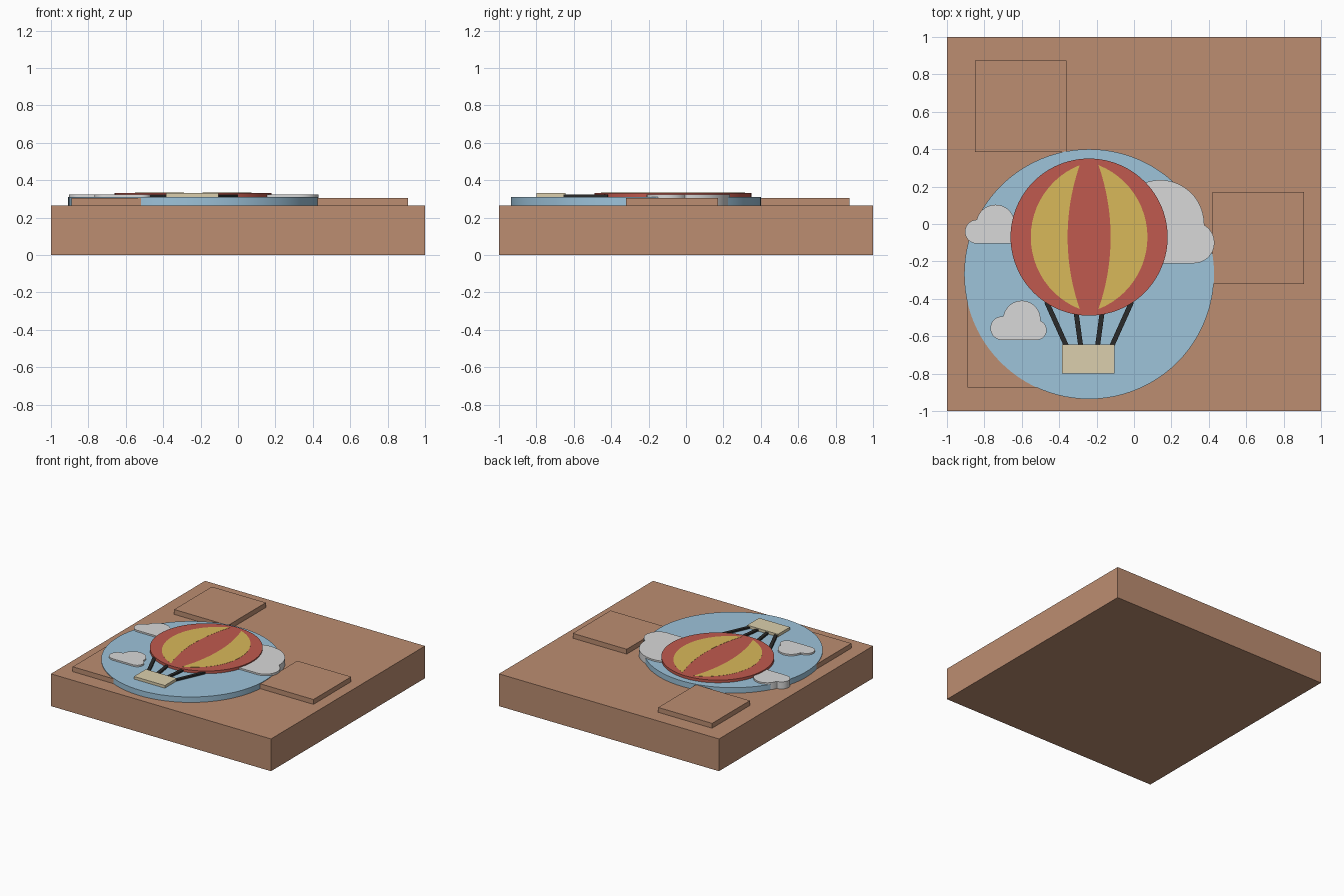
import bpy, bmesh, math

if "Cube" in bpy.data.objects:
    bpy.data.objects.remove(bpy.data.objects["Cube"])

def lin(c):
    c /= 255
    return c / 12.92 if c <= 0.04045 else ((c + 0.055) / 1.055) ** 2.4

def material(name, r, g, b):
    m = bpy.data.materials.new(name)
    m.diffuse_color = (lin(r), lin(g), lin(b), 1)
    m.use_nodes = True
    m.node_tree.nodes["Principled BSDF"].inputs["Base Color"].default_value = m.diffuse_color
    return m

BROWN = material("clay brown", 188, 141, 113)
BLUE = material("sky blue", 157, 195, 218)
GREY = material("cloud grey", 216, 216, 216)
RED = material("balloon red", 192, 90, 78)
YELLOW = material("balloon yellow", 217, 184, 90)
BEIGE = material("basket beige", 219, 207, 173)
BLACK = material("rope black", 42, 42, 42)

def plate(name, pts, z0, z1, mat, smooth=False):
    """Extrude a counter-clockwise outline from z0 to z1."""
    bm = bmesh.new()
    low = [bm.verts.new((x, y, z0)) for x, y in pts]
    high = [bm.verts.new((x, y, z1)) for x, y in pts]
    bm.faces.new(high)
    bm.faces.new(low[::-1])
    n = len(pts)
    for i in range(n):
        j = (i + 1) % n
        bm.faces.new((low[i], low[j], high[j], high[i]))
    bmesh.ops.recalc_face_normals(bm, faces=bm.faces)
    me = bpy.data.meshes.new(name)
    bm.to_mesh(me)
    bm.free()
    me.materials.append(mat)
    ob = bpy.data.objects.new(name, me)
    bpy.context.collection.objects.link(ob)
    if smooth:
        bpy.ops.object.select_all(action='DESELECT')
        ob.select_set(True)
        bpy.context.view_layer.objects.active = ob
        bpy.ops.object.shade_smooth_by_angle(angle=math.radians(30))
    return ob

def rect(x0, y0, x1, y1):
    return [(x0, y0), (x1, y0), (x1, y1), (x0, y1)]

def circle(cx, cy, r, n=96):
    return [(cx + r * math.cos(2 * math.pi * i / n), cy + r * math.sin(2 * math.pi * i / n)) for i in range(n)]

def cloud(cx, cy, r, bottom, left, right, n=128):
    """Outline of a big puff with two side puffs (dx, radius) on a flat bottom."""
    b = bottom - cy
    puffs = [(0, 0, r)] + [(dx, b + pr, pr) for dx, pr in (left, right)]
    pts = []
    for i in range(n):
        a = 2 * math.pi * (i + 0.5) / n
        c, s = math.cos(a), math.sin(a)
        t = 0
        for px, py, pr in puffs:
            m = px * c + py * s
            d = m * m - (px * px + py * py - pr * pr)
            if d >= 0:
                t = max(t, m + math.sqrt(d))
        if s < 0:
            hit = b / s
            t = hit if left[0] <= hit * c <= right[0] else min(t, hit)
        pts.append((cx + t * c, cy + t * s))
    return pts

BASE, TILE, DISC, CLOUD, TOP = 0.265, 0.305, 0.31, 0.323, 0.332
CX, CY = -0.24, -0.07      # balloon centre

# Base slab and three raised tiles
plate("base_slab", rect(-1, -1, 1, 1), 0, BASE, BROWN)
for name, x, y in (("tile_back", -0.85, 0.385), ("tile_right", 0.42, -0.32), ("tile_front", -0.89, -0.875)):
    plate(name, rect(x, y, x + 0.49, y + 0.49), BASE - 0.01, TILE, BROWN)

# Sky disc
plate("sky_disc", circle(CX, -0.268, 0.668), BASE - 0.01, DISC, BLUE, True)

# Clouds
plate("cloud_right", cloud(0.14, 0.0, 0.235, -0.21, (-0.2, 0.12), (0.18, 0.11)), BASE, CLOUD, GREY, True)
plate("cloud_left", cloud(-0.74, 0.0, 0.103, -0.105, (-0.1, 0.064), (0.09, 0.055)), BASE, CLOUD, GREY, True)
plate("cloud_front", cloud(-0.6, -0.51, 0.1, -0.62, (-0.105, 0.063), (0.08, 0.053)), BASE, CLOUD, GREY, True)

# Balloon envelope
plate("balloon", circle(CX, CY, 0.42), DISC - 0.01, TOP, RED, True)

def arc(x_tip, x_mid, h, n=24):
    """Circular arc from (x_tip, -h) through (x_mid, 0) to (x_tip, h)."""
    s = x_mid - x_tip
    r = (h * h + s * s) / (2 * s)
    a = math.asin(h / r)
    return [(x_mid - r + r * math.cos(a * (2 * i / n - 1)), r * math.sin(a * (2 * i / n - 1))) for i in range(n + 1)]

# Yellow crescent stripes, mirrored, then ropes
stripe = arc(0.05, 0.312, 0.385) + arc(0.05, 0.115, 0.385)[-2:0:-1]
for side, sx in (("left", -1), ("right", 1)):
    pts = [(CX + sx * x, CY + y) for x, y in stripe]
    plate("stripe_" + side, pts[::sx], TOP - 0.004, TOP + 0.001, YELLOW)
    for label, x0, x1, y1 in (("outer", 0.118, 0.228, -0.415), ("inner", 0.044, 0.07, -0.47)):
        y0, w = -0.66, 0.013
        l = math.hypot(x1 - x0, y1 - y0)
        ux, uy = (y1 - y0) / l * w, -(x1 - x0) / l * w
        pts = [(x0 - ux, y0 - uy), (x0 + ux, y0 + uy), (x1 + ux, y1 + uy), (x1 - ux, y1 - uy)]
        plate(f"rope_{label}_{side}", [(CX + sx * x, y) for x, y in pts][::sx], DISC - 0.005, CLOUD, BLACK)

# Basket
plate("basket", rect(-0.385, -0.80, -0.105, -0.645), DISC - 0.01, TOP, BEIGE)
